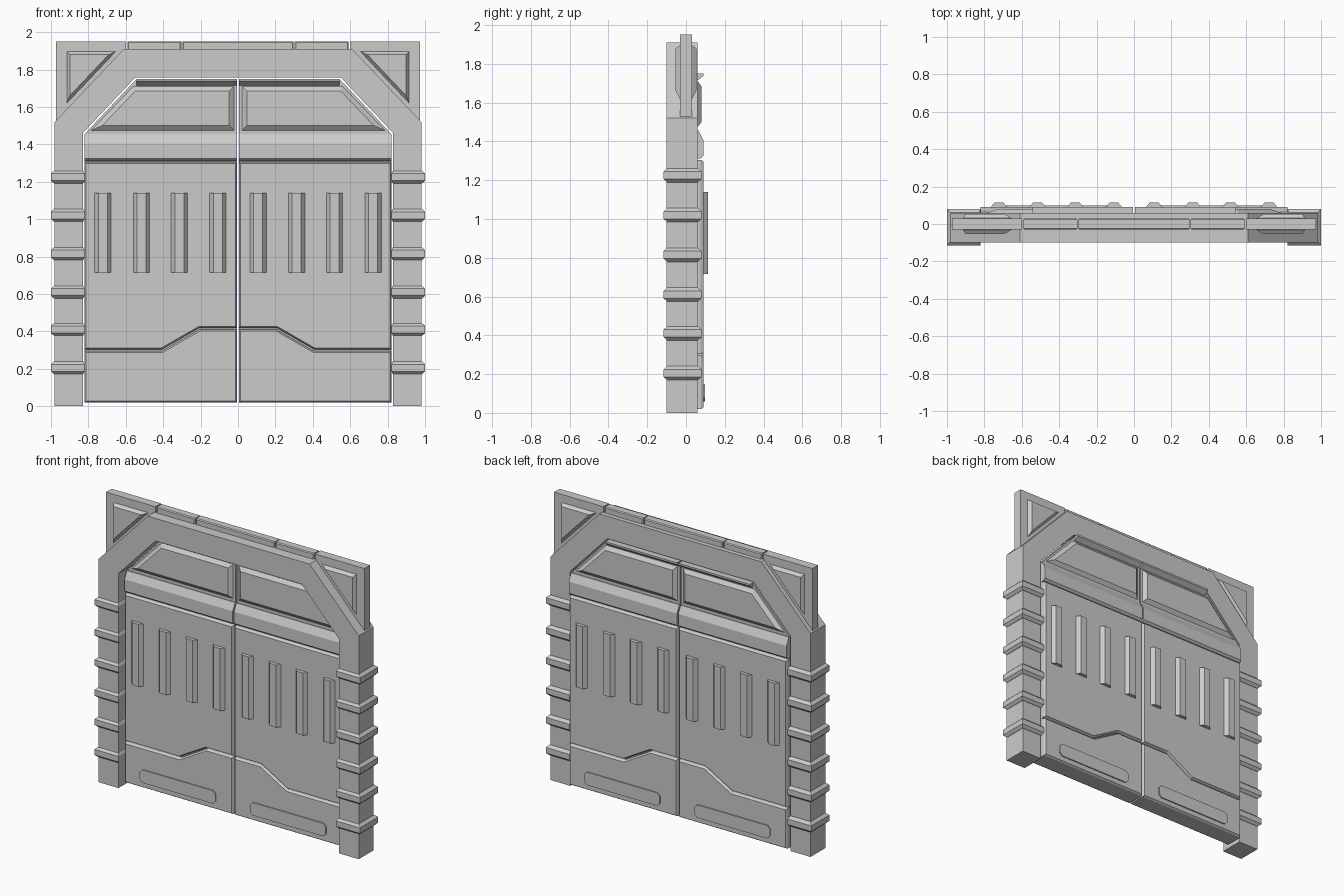
import bpy, bmesh
from mathutils import Vector

if "Cube" in bpy.data.objects:
    bpy.data.objects.remove(bpy.data.objects["Cube"])


def inset(poly, d):
    """Offset a closed outline inwards with mitred corners."""
    pts = [Vector(p) for p in poly]
    n = len(pts)
    area = sum(pts[i].x * pts[(i + 1) % n].y - pts[(i + 1) % n].x * pts[i].y for i in range(n))
    s = 1 if area > 0 else -1
    out = []
    for i in range(n):
        a = (pts[i] - pts[i - 1]).normalized()
        b = (pts[(i + 1) % n] - pts[i]).normalized()
        na, nb = Vector((-a.y, a.x)) * s, Vector((-b.y, b.x)) * s
        out.append(tuple(pts[i] + (na + nb) * d / (1 + na.dot(nb))))
    return out


def loft(name, layers, mirror=True):
    """Solid through matching rings of 3D points, mirrored over x = 0."""
    bm = bmesh.new()
    rings = [[bm.verts.new(p) for p in ring] for ring in layers]
    n = len(rings[0])
    for a, b in zip(rings, rings[1:]):
        for i in range(n):
            j = (i + 1) % n
            bm.faces.new((a[i], a[j], b[j], b[i]))
    bm.faces.new(rings[0])
    bm.faces.new(rings[-1])
    bmesh.ops.recalc_face_normals(bm, faces=bm.faces)
    me = bpy.data.meshes.new(name)
    bm.to_mesh(me)
    bm.free()
    ob = bpy.data.objects.new(name, me)
    bpy.context.collection.objects.link(ob)
    if mirror:
        m = ob.modifiers.new("mirror", 'MIRROR')
        m.use_mirror_merge = False
    return ob


def plate(name, outline, y0, y1, w=0.0, d=0.0, mirror=True):
    """Front-to-back plate; both faces chamfered by width w and depth d."""
    rings = [(y0, outline), (y1, outline)]
    if w:
        small = inset(outline, w)
        rings = [(y0, small), (y0 + d, outline), (y1 - d, outline), (y1, small)]
    return loft(name, [[(x, y, z) for x, z in o] for y, o in rings], mirror)


def rect(x0, x1, z0, z1):
    return [(x0, z0), (x1, z0), (x1, z1), (x0, z1)]


# Outer arch frame
half = [(0.83, 0), (0.98, 0), (0.98, 1.52), (0.61, 1.91)]
inner = [(0.55, 1.757), (0.83, 1.46)]
arch = (half + [(-x, z) for x, z in reversed(half)]
        + [(-x, z) for x, z in reversed(inner)] + inner)
plate("arch_frame", arch, -0.10, 0.06, mirror=False)

# Corner gussets with raised triangles, and top rail segments
plate("corner_gusset", [(0.6, 1.89), (0.973, 1.5), (0.973, 1.95), (0.6, 1.95)], -0.03, 0.03)
plate("corner_triangle", [(0.655, 1.895), (0.915, 1.62), (0.915, 1.895)],
      -0.053, 0.053, 0.016, 0.022)
plate("top_rail_middle", rect(-0.297, 0.297, 1.88, 1.95), -0.03, 0.03, 0.006, 0.006, False)
plate("top_rail_side", rect(0.303, 0.592, 1.88, 1.95), -0.03, 0.03, 0.006, 0.006)

# Chamfered bands around the posts
for k, z in enumerate((0.205, 0.41, 0.61, 0.815, 1.02, 1.225)):
    layers = []
    for dz, g in ((-0.036, 0.018), (-0.019, 0), (0.019, 0), (0.036, 0.018)):
        x0, x1, y0, y1 = 0.82 + g * 0.5, 1.0 - g, -0.115 + g, 0.08 - g
        layers.append([(x0, y0, z + dz), (x1, y0, z + dz), (x1, y1, z + dz), (x0, y1, z + dz)])
    loft(f"post_band_{k + 1}", layers)

# Door leaf core
F, B = -0.05, 0.09
C = 0.005
plate("door_core", [(C, 0.02), (0.82, 0.02), (0.82, 1.455), (0.542, 1.75), (C, 1.75)],
      F + 0.03, B - 0.03)

# Door skin: kick plate, main panel, sloped belt, top lip
plate("kick_plate", [(C, 0.02), (0.82, 0.02), (0.82, 0.295), (0.405, 0.295), (0.205, 0.41), (C, 0.41)],
      F, B, 0.008, 0.012)
plate("main_panel", [(C, 0.418), (0.208, 0.418), (0.408, 0.303), (0.82, 0.303), (0.82, 1.305), (C, 1.305)],
      F, B, 0.008, 0.015)
belt = [(F + 0.025, 1.455), (F, 1.405), (F, 1.325), (F + 0.015, 1.312),
        (B - 0.015, 1.312), (B, 1.325), (B, 1.405), (B - 0.025, 1.455)]
loft("door_belt", [[(x, y, z) for y, z in belt] for x in (C, 0.82)])
lip = [(F, 1.75), (F, 1.738), (F + 0.03, 1.715), (B - 0.03, 1.715), (B, 1.738), (B, 1.75)]
loft("door_top_lip", [[(x, y, z) for y, z in lip] for x in (C, 0.544)])

# Raised window panels
win = [(0.022, 1.475), (0.785, 1.475), (0.56, 1.71), (0.022, 1.71)]
plate("window_panel", win, F + 0.01, B - 0.01, 0.025, 0.02)

# Vertical ribs
for k, x in enumerate((0.108, 0.314, 0.516, 0.722)):
    w = 0.044
    layers = []
    for y, h in ((F - 0.024, 0.024), (F, w), (B, w), (B + 0.024, 0.024)):
        layers.append([(x - h, y, 0.715), (x + h, y, 0.715), (x + h, y, 1.14), (x - h, y, 1.14)])
    loft(f"door_rib_{k + 1}", layers)

# Low pads with clipped corners on the kick plate
c = 0.02
pad = [(0.13 + c, 0.06), (0.70 - c, 0.06), (0.70, 0.06 + c), (0.70, 0.148 - c),
       (0.70 - c, 0.148), (0.13 + c, 0.148), (0.13, 0.148 - c), (0.13, 0.06 + c)]
plate("kick_pad", pad, F - 0.008, B + 0.008)
